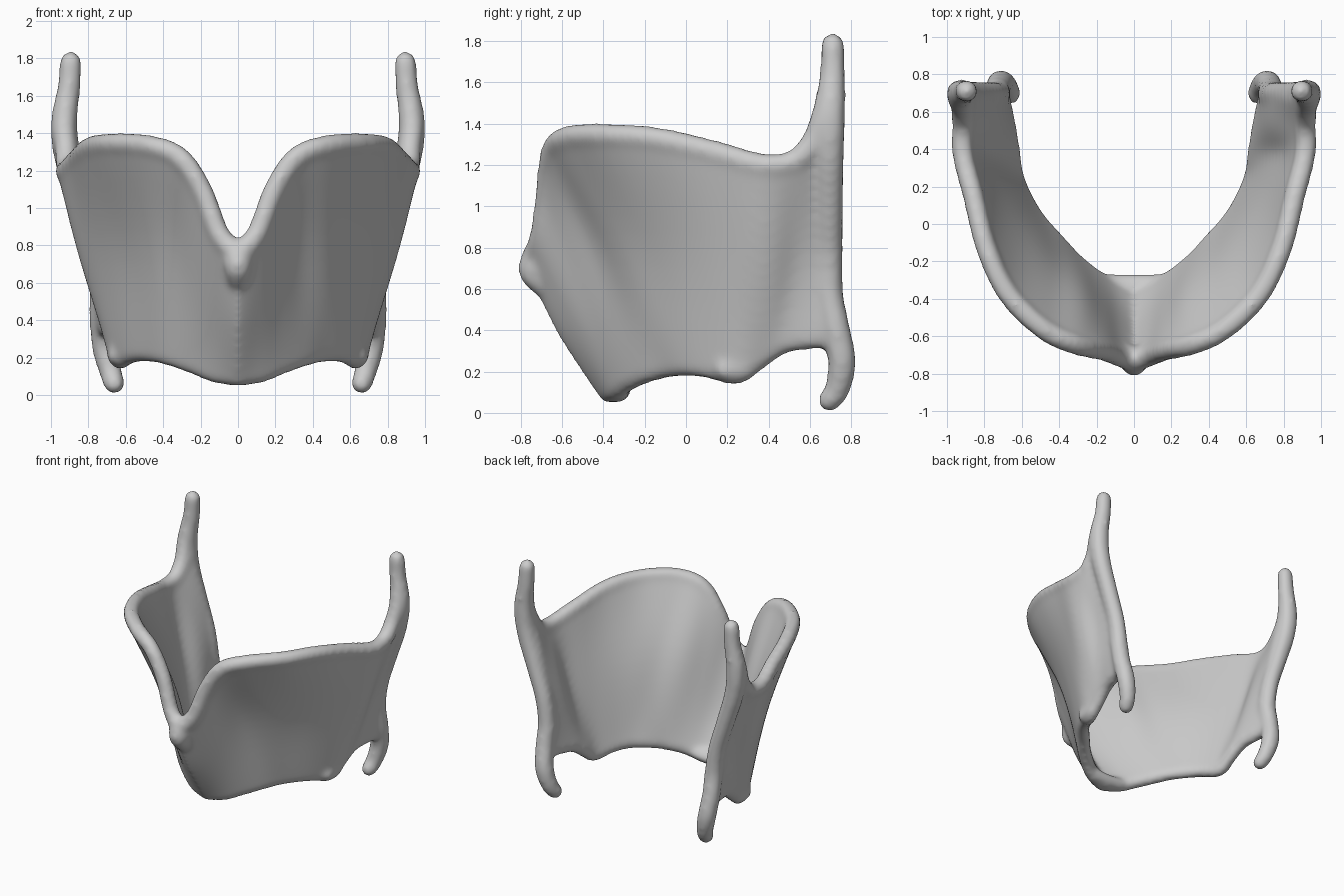
import bpy, bmesh
from mathutils import Vector, Matrix

if "Cube" in bpy.data.objects:
    bpy.data.objects.remove(bpy.data.objects["Cube"])


def spline(pts, n):
    """Catmull-Rom through points of any dimension, n samples per span."""
    p = [Vector(q) for q in pts]
    p = [2 * p[0] - p[1]] + p + [2 * p[-1] - p[-2]]
    out = []
    for i in range(1, len(p) - 2):
        a, b, c, d = p[i - 1:i + 3]
        for k in range(n):
            t = k / n
            out.append(0.5 * (2 * b + (c - a) * t + (2 * a - 5 * b + 4 * c - d) * t * t
                              + (3 * b - a - 3 * c + d) * t ** 3))
    return out + [p[-2]]


def sausage(bm, path, n):
    """Rounded tapering rod: path of (x, y, z, radius), on both sides of x = 0."""
    for q in spline(path, n):
        for s in (1, -1):
            bmesh.ops.create_icosphere(bm, subdivisions=2, radius=q[3],
                                       matrix=Matrix.Translation((s * q[0], q[1], q[2])))


def make(name, bm):
    me = bpy.data.meshes.new(name)
    bm.to_mesh(me)
    bm.free()
    ob = bpy.data.objects.new(name, me)
    bpy.context.collection.objects.link(ob)
    return ob


# Lamina control columns, midline to back edge: lower rim, middle, upper rim
lower = [(0, -.375, .095), (.12, -.335, .11), (.22, -.28, .15), (.33, -.19, .19),
         (.42, -.09, .215), (.51, .01, .225), (.58, .12, .21), (.635, .25, .185),
         (.65, .36, .26), (.67, .48, .335), (.71, .67, .36)]
middle = [(0, -.59, .42), (.12, -.51, .48), (.21, -.455, .63), (.305, -.39, .78),
          (.44, -.29, .80), (.55, -.155, .80), (.66, .015, .79), (.76, .215, .78),
          (.815, .38, .79), (.765, .53, .78), (.755, .70, .78)]
upper = [(0, -.74, .75), (.10, -.70, .86), (.19, -.67, 1.09), (.31, -.645, 1.27),
         (.48, -.565, 1.335), (.67, -.38, 1.345), (.79, -.13, 1.325), (.86, .15, 1.26),
         (.915, .37, 1.2), (.915, .53, 1.22), (.905, .68, 1.35)]
N = 4
half = []
for a, b, c in zip(spline(lower, N), spline(middle, N), spline(upper, N)):
    half.append(spline([a, b, c], 7))
flip = [[Vector((-v.x, v.y, v.z)) for v in col] for col in half[:0:-1]]
cols = flip + half

# Plate: thin folded sheet
bm = bmesh.new()
grid = [[bm.verts.new(v) for v in col] for col in cols]
for c0, c1 in zip(grid, grid[1:]):
    for j in range(len(c0) - 1):
        bm.faces.new((c0[j], c1[j], c1[j + 1], c0[j + 1]))
plate = make("cartilage_plate", bm)
m = plate.modifiers.new("thickness", 'SOLIDIFY')
m.thickness, m.offset = 0.10, 0

# Rounded rims and horns
bm = bmesh.new()
sausage(bm, [(*p, .06) for p in upper], 8)
sausage(bm, [(*p, .05) for p in lower], 8)
sausage(bm, [(.895, .71, 1.78, .062), (.903, .71, 1.65, .065), (.93, .70, 1.45, .076),
             (.908, .695, 1.25, .075), (.83, .695, 1.0, .07), (.76, .695, .78, .068),
             (.73, .695, .58, .07), (.73, .725, .42, .07), (.712, .755, .25, .072),
             (.68, .735, .12, .064), (.662, .695, .06, .06)], 8)
# Forward flare at the root of the upper horn
sausage(bm, [(.915, .70, 1.6, .06), (.93, .665, 1.43, .065), (.92, .62, 1.32, .062),
             (.92, .56, 1.24, .06)], 8)
# Blunt front point, lower inner lip and lower side bumps
sausage(bm, [(0, -.70, .62, .06), (0, -.738, .69, .078), (0, -.72, .76, .075)], 8)
sausage(bm, [(0, -.325, .105, .058), (.12, -.315, .115, .05)], 6)
sausage(bm, [(.645, .19, .21, .055), (.65, .28, .21, .055)], 4)
rims = make("rims_and_horns", bm)

# Fuse into one smooth body
bpy.ops.object.select_all(action='DESELECT')
plate.select_set(True)
rims.select_set(True)
bpy.context.view_layer.objects.active = plate
bpy.ops.object.convert(target='MESH')
bpy.ops.object.join()
plate.name = "throat_cartilage"
m = plate.modifiers.new("fuse", 'REMESH')
m.mode, m.voxel_size, m.use_smooth_shade = 'VOXEL', 0.018, True
m = plate.modifiers.new("soften", 'SMOOTH')
m.factor, m.iterations = 0.5, 16
bpy.ops.object.convert(target='MESH')
bpy.ops.object.shade_smooth()
